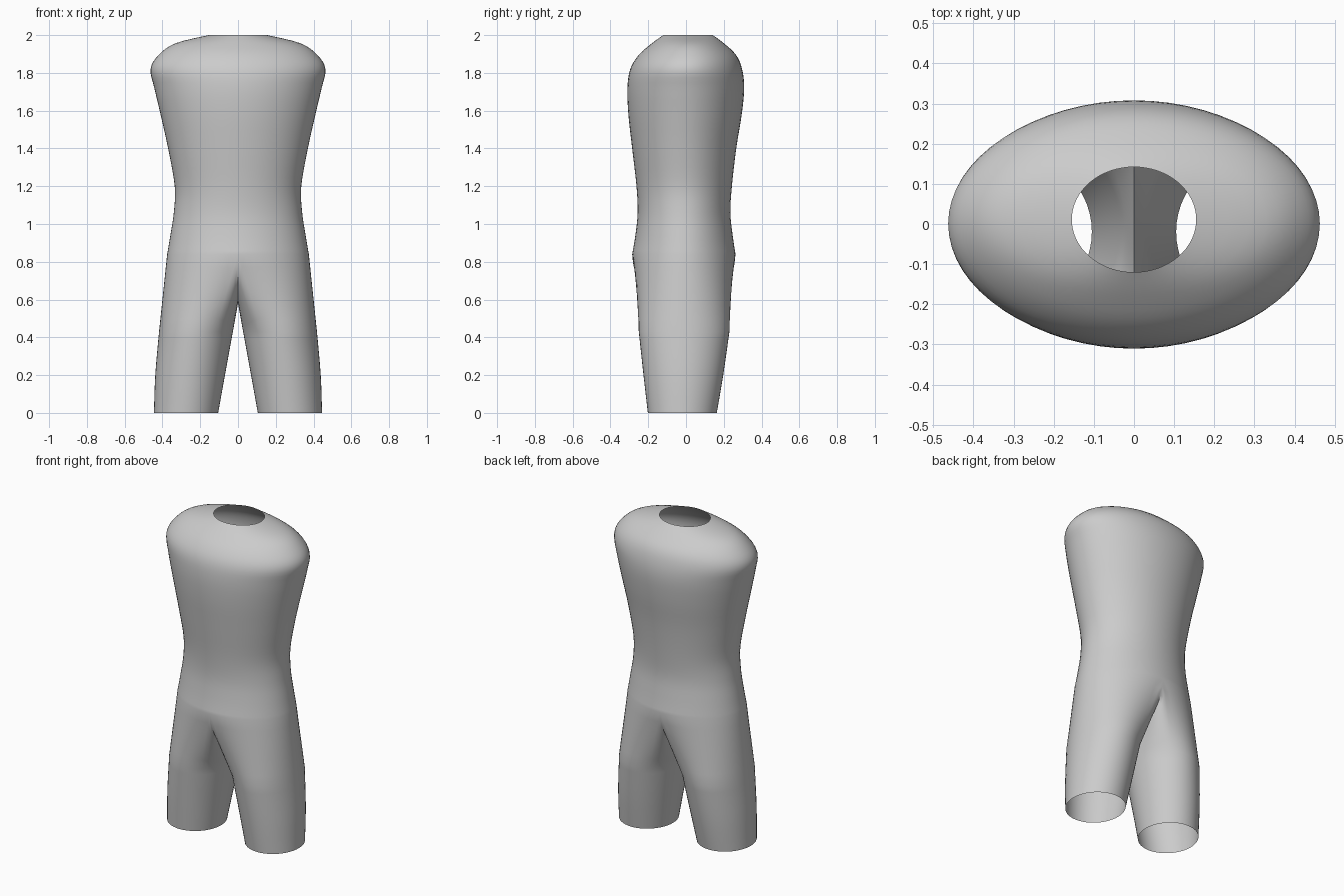
import bpy, bmesh, math

cube = bpy.data.objects.get("Cube")
if cube:
    bpy.data.objects.remove(cube, do_unlink=True)

OUTER = 32   # segments around the outside of one half of the body
INNER = 16   # segments along the crotch arc
SEAM = math.radians(120)   # leg angle where the crotch arc meets the hip

# torso sections: height, half width, front y, back y
TORSO = [(0.84, .375, -.285, .262), (0.94, .358, -.268, .247), (1.06, .34, -.256, .235),
         (1.2, .335, -.262, .243), (1.4, .37, -.285, .266), (1.58, .41, -.305, .295),
         (1.72, .443, -.31, .308), (1.82, .463, -.295, .297), (1.895, .42, -.25, .265),
         (1.957, .33, -.18, .2), (2.0, .155, -.12, .142)]
# leg sections: height, inner x, outer x, front y, back y
LEG = [(0.43, .027, .418, -.25, .23), (0.2, .069, .438, -.225, .197), (0, .105, .445, -.202, .163)]


def smooth_rows(rows, steps):
    """Catmull-Rom interpolation between the section rows."""
    out = []
    for i in range(len(rows) - 1):
        a, b, c, d = (rows[max(i - 1, 0)], rows[i], rows[i + 1], rows[min(i + 2, len(rows) - 1)])
        for s in range(steps):
            t = s / steps
            out.append([q + t / 2 * (r - p + t * (2*p - 5*q + 4*r - w + t * (3*(q - r) + w - p)))
                        for p, q, r, w in zip(a, b, c, d)])
    return out + [list(rows[-1])]


def ellipse_point(angle, x0, rx, front, back, z):
    return (x0 + rx * math.cos(angle),
            (front + back) / 2 + (back - front) / 2 * math.sin(angle), z)


def bridge(bm, lower, upper):
    n = len(lower)
    for i in range(n):
        j = (i + 1) % n
        bm.faces.new((lower[i], lower[j], upper[j], upper[i]))


bm = bmesh.new()

# torso: stacked oval rings, open at the neck
rings = []
for z, rx, front, back in smooth_rows(TORSO, 4):
    rings.append([bm.verts.new(ellipse_point(-math.pi / 2 + math.pi * i / OUTER, 0, rx, front, back, z))
                  for i in range(2 * OUTER)])
for low, high in zip(rings, rings[1:]):
    bridge(bm, low, high)
hip = rings[0]

# crotch arc, from the back seam down and forward to the front seam
front, back = TORSO[0][2:]
arc = []
for i in range(1, INNER):
    a = math.pi * i / INNER
    arc.append(bm.verts.new((0, (front + back) / 2 + (back - front) / 2 * math.cos(a),
                             0.84 - 0.26 * math.sin(a))))

# legs: each half of the hip plus the arc blends into an open tube
angles = [-SEAM + 2 * SEAM * i / OUTER for i in range(OUTER + 1)]
angles += [SEAM + (2 * math.pi - 2 * SEAM) * i / INNER for i in range(1, INNER)]
for side in (1, -1):
    if side == 1:
        top = hip[:OUTER + 1] + arc
    else:
        top = [hip[-i % (2 * OUTER)] for i in range(OUTER + 1)] + arc
    tubes = []
    for z, x_in, x_out, f, b in smooth_rows(LEG, 4):
        tubes.append([(side * x, y, h) for x, y, h in
                      (ellipse_point(a, (x_in + x_out) / 2, (x_out - x_in) / 2, f, b, z) for a in angles)])
    blend = [[v.co.lerp(type(v.co)(p), t / 6) for v, p in zip(top, tubes[0])] for t in range(1, 6)]
    previous = top
    for ring in blend + tubes:
        current = [bm.verts.new(p) for p in ring]
        bridge(bm, current, previous)
        previous = current

bmesh.ops.recalc_face_normals(bm, faces=bm.faces)
mesh = bpy.data.meshes.new("body_suit")
bm.to_mesh(mesh)
bm.free()

body = bpy.data.objects.new("body_suit", mesh)
bpy.context.collection.objects.link(body)

grey = bpy.data.materials.new("plain grey")
grey.use_nodes = True
colour = (0.6, 0.6, 0.6, 1)
grey.diffuse_color = colour
grey.node_tree.nodes["Principled BSDF"].inputs["Base Color"].default_value = colour
mesh.materials.append(grey)

bpy.context.view_layer.objects.active = body
body.select_set(True)
bpy.ops.object.shade_smooth_by_angle(angle=math.radians(80))
